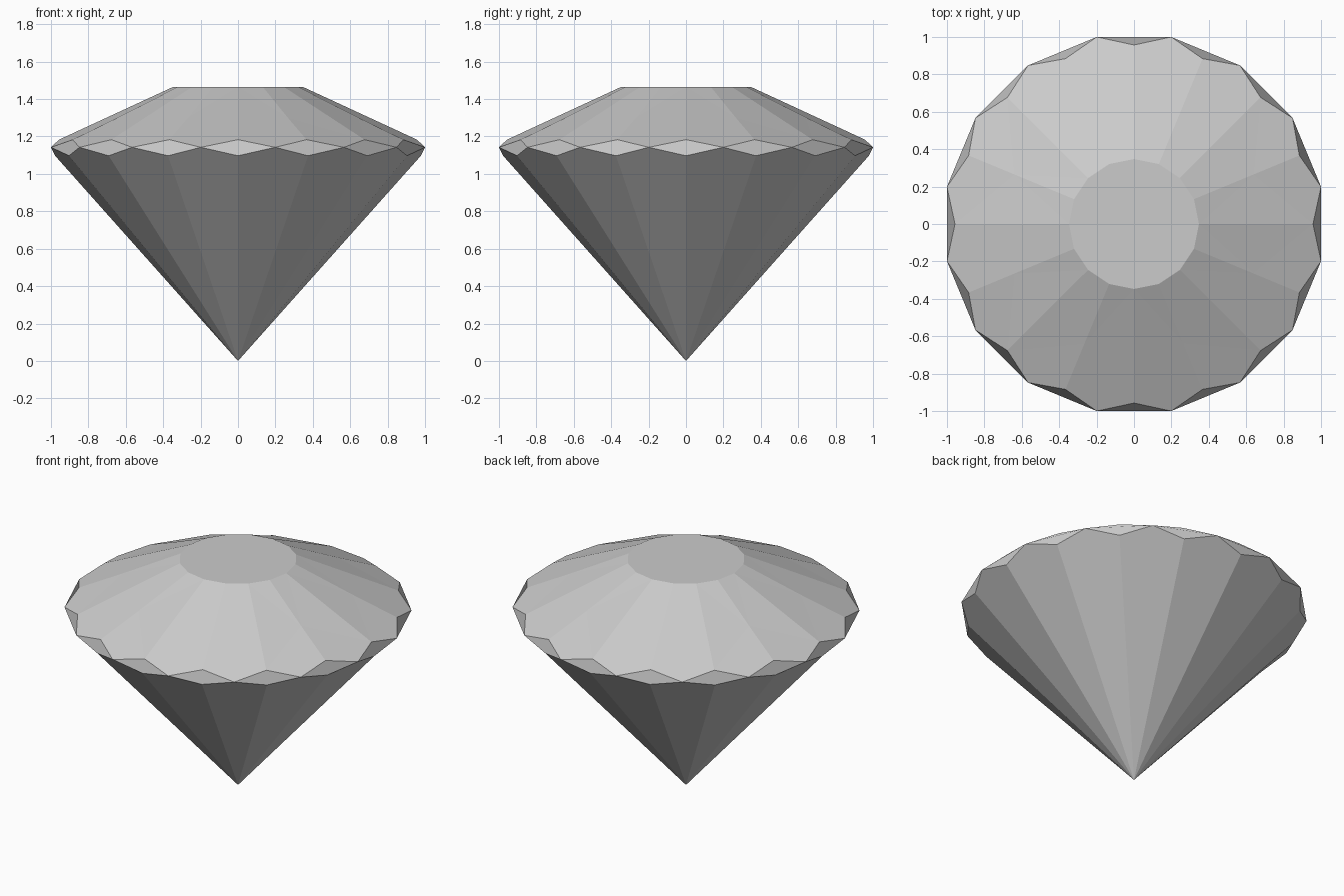
import bpy, bmesh
from math import sin, cos, pi

if "Cube" in bpy.data.objects:
    bpy.data.objects.remove(bpy.data.objects["Cube"])

N = 16
STEP = 2 * pi / N
bm = bmesh.new()


def ring(radius, z, count=N, offset=0.0):
    """Ring of vertices; offset is in steps of 1/16 turn."""
    d = N / count
    return [bm.verts.new((radius * cos((i * d + offset) * STEP),
                          radius * sin((i * d + offset) * STEP), z))
            for i in range(count)]


table = ring(0.347, 1.465)
star = ring(0.692, 1.302, 8, 1)        # crown points between the kites
upper = ring(0.957, 1.183)             # girdle scallop tops
girdle = ring(1.0196, 1.142, N, 0.5)   # widest points
lower = ring(0.978, 1.097)             # girdle scallop bottoms
culet = bm.verts.new((0, 0, 0))

# table
bm.faces.new(table)

# crown
for k in range(8):
    a, b, c = 2 * k, 2 * k + 1, (2 * k + 2) % N
    s = star[k]
    for i, j in ((a, b), (b, c)):
        bm.faces.new((table[i], s, table[j]))                # star facets
        bm.faces.new((s, upper[i], girdle[i], upper[j]))     # upper girdle facets
    bm.faces.new((table[a], upper[a], s))                    # kite halves
    bm.faces.new((table[c], s, upper[c]))

# girdle diamonds and pavilion
for i in range(N):
    j = (i + 1) % N
    bm.faces.new((girdle[i - 1], lower[i], girdle[i], upper[i]))
    bm.faces.new((lower[i], culet, lower[j], girdle[i]))

bmesh.ops.recalc_face_normals(bm, faces=bm.faces)
mesh = bpy.data.meshes.new("cut_gem")
bm.to_mesh(mesh)
bm.free()
bpy.context.collection.objects.link(bpy.data.objects.new("cut_gem", mesh))
